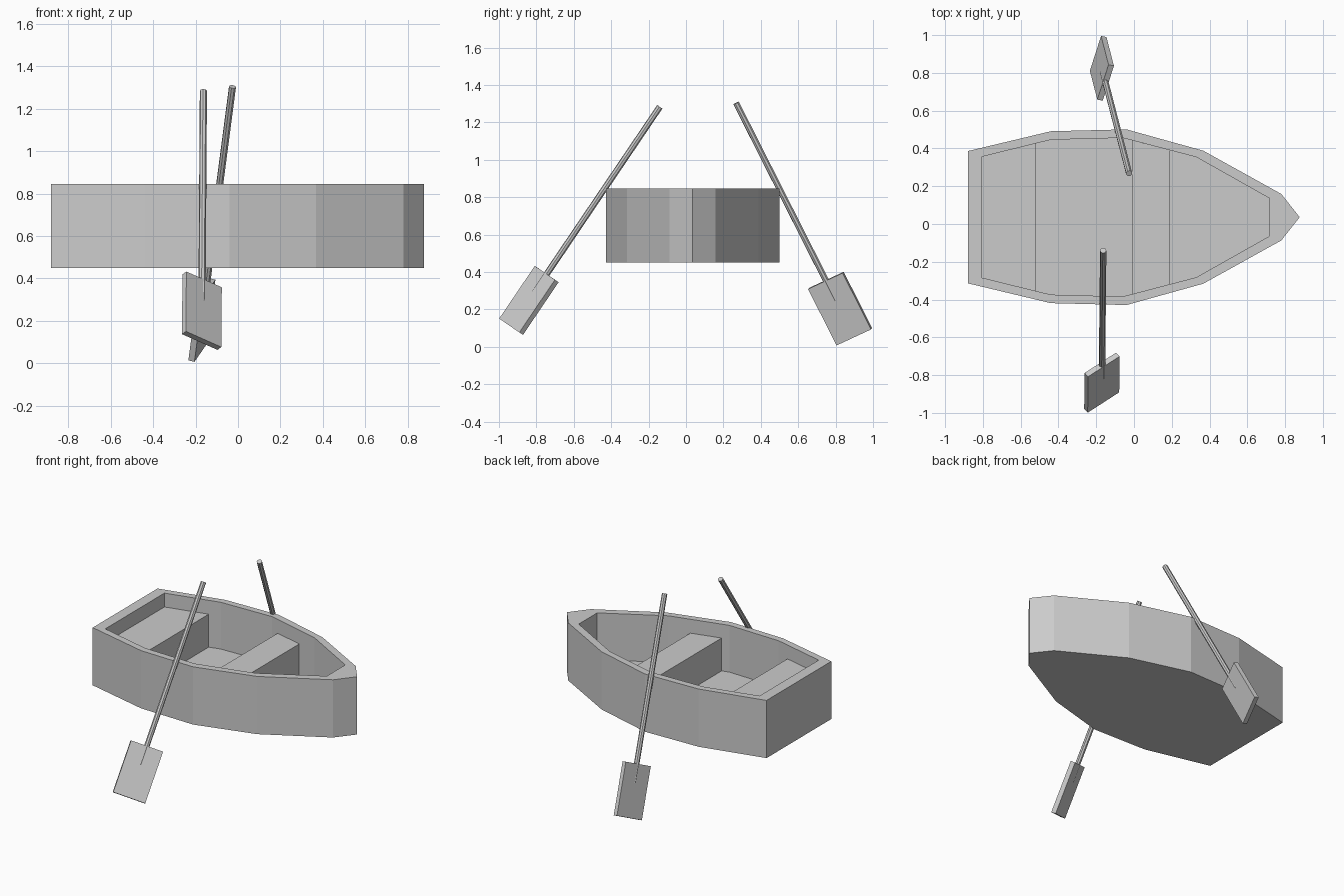
import bpy, bmesh
from mathutils import Vector, Matrix

if "Cube" in bpy.data.objects:
    bpy.data.objects.remove(bpy.data.objects["Cube"])

CY = 0.036                                   # hull centreline in y
BASE, FLOOR, SEAT, RIM = 0.45, 0.525, 0.75, 0.845
# half outlines (x, half width), stern to bow
OUTER = [(-0.88, 0.35), (-0.44, 0.455), (-0.04, 0.465),
         (0.367, 0.352), (0.78, 0.123), (0.877, 0)]
INNER = [(-0.806, 0.32), (-0.44, 0.41), (-0.06, 0.42),
         (0.33, 0.318), (0.717, 0.1)]


def finish(bm, name):
    bmesh.ops.recalc_face_normals(bm, faces=bm.faces)
    mesh = bpy.data.meshes.new(name)
    bm.to_mesh(mesh)
    bm.free()
    ob = bpy.data.objects.new(name, mesh)
    bpy.context.collection.objects.link(ob)
    return ob


def ring(bm, half, z):
    """Closed loop of verts from a half outline mirrored over the centreline."""
    pts = list(half) + [(x, -w) for x, w in reversed(half) if w > 0]
    return [bm.verts.new((x, CY + w, z)) for x, w in pts]


def bridge(bm, a, b):
    for i in range(len(a)):
        j = (i + 1) % len(a)
        bm.faces.new((a[i], a[j], b[j], b[i]))


def inner_width(x):
    for (x0, w0), (x1, w1) in zip(INNER, INNER[1:]):
        if x0 <= x <= x1:
            return w0 + (w1 - w0) * (x - x0) / (x1 - x0)


# hull: flat bottom, vertical planked sides, rim, inner walls and floor
bm = bmesh.new()
bottom, rim_out = ring(bm, OUTER, BASE), ring(bm, OUTER, RIM)
# the bow tip is doubled on the rim so inner and outer loops pair up
rim_in, floor = ring(bm, INNER, RIM), ring(bm, INNER, FLOOR)
bm.faces.new(bottom)
bm.faces.new(floor)
bridge(bm, bottom, rim_out)
bridge(bm, rim_in, floor)
n = len(INNER)
for i in range(n - 1):
    bm.faces.new((rim_out[i], rim_out[i + 1], rim_in[i + 1], rim_in[i]))
    bm.faces.new((rim_out[-1 - i], rim_out[-2 - i], rim_in[-2 - i], rim_in[-1 - i]))
bm.faces.new((rim_out[0], rim_out[-1], rim_in[-1], rim_in[0]))
bm.faces.new((rim_out[n - 1], rim_out[n], rim_out[n + 1], rim_in[n], rim_in[n - 1]))
finish(bm, "hull")


# bench seats: solid blocks fitted between the inner walls
def seat(name, x0, x1):
    bm = bmesh.new()
    half = [(x, inner_width(x)) for x in (x0, x1)]
    lo, hi = ring(bm, half, FLOOR), ring(bm, half, SEAT)
    bm.faces.new(lo)
    bm.faces.new(hi)
    bridge(bm, lo, hi)
    finish(bm, name)


seat("stern_seat", -0.806, -0.52)
seat("middle_seat", -0.01, 0.19)


# oars: thin round shaft plus a flat rectangular blade in one local frame
def oar(name, top, centre, across):
    top, centre = Vector(top), Vector(centre)
    up = (top - centre).normalized()
    side = Vector(across)
    side = (side - up * side.dot(up)).normalized()
    face = up.cross(side)
    frame = Matrix((side, face, up)).transposed().to_4x4()
    frame.translation = centre
    reach, start = (top - centre).length, 0.05

    bm = bmesh.new()
    bmesh.ops.create_cone(bm, cap_ends=True, segments=8, radius1=0.017, radius2=0.017,
                          depth=reach - start,
                          matrix=frame @ Matrix.Translation((0, 0, (reach + start) / 2)))
    finish(bm, name + "_shaft")

    bm = bmesh.new()
    bmesh.ops.create_cube(bm, size=1, matrix=frame @ Matrix.Diagonal((0.212, 0.03, 0.34, 1)))
    finish(bm, name + "_blade")


oar("front_oar", (-0.163, -0.14, 1.283), (-0.17, -0.84, 0.248), (0.17, 0.11, -0.075))
oar("back_oar", (-0.026, 0.268, 1.303), (-0.17, 0.824, 0.204), (0.06, 0.18, 0.092))
